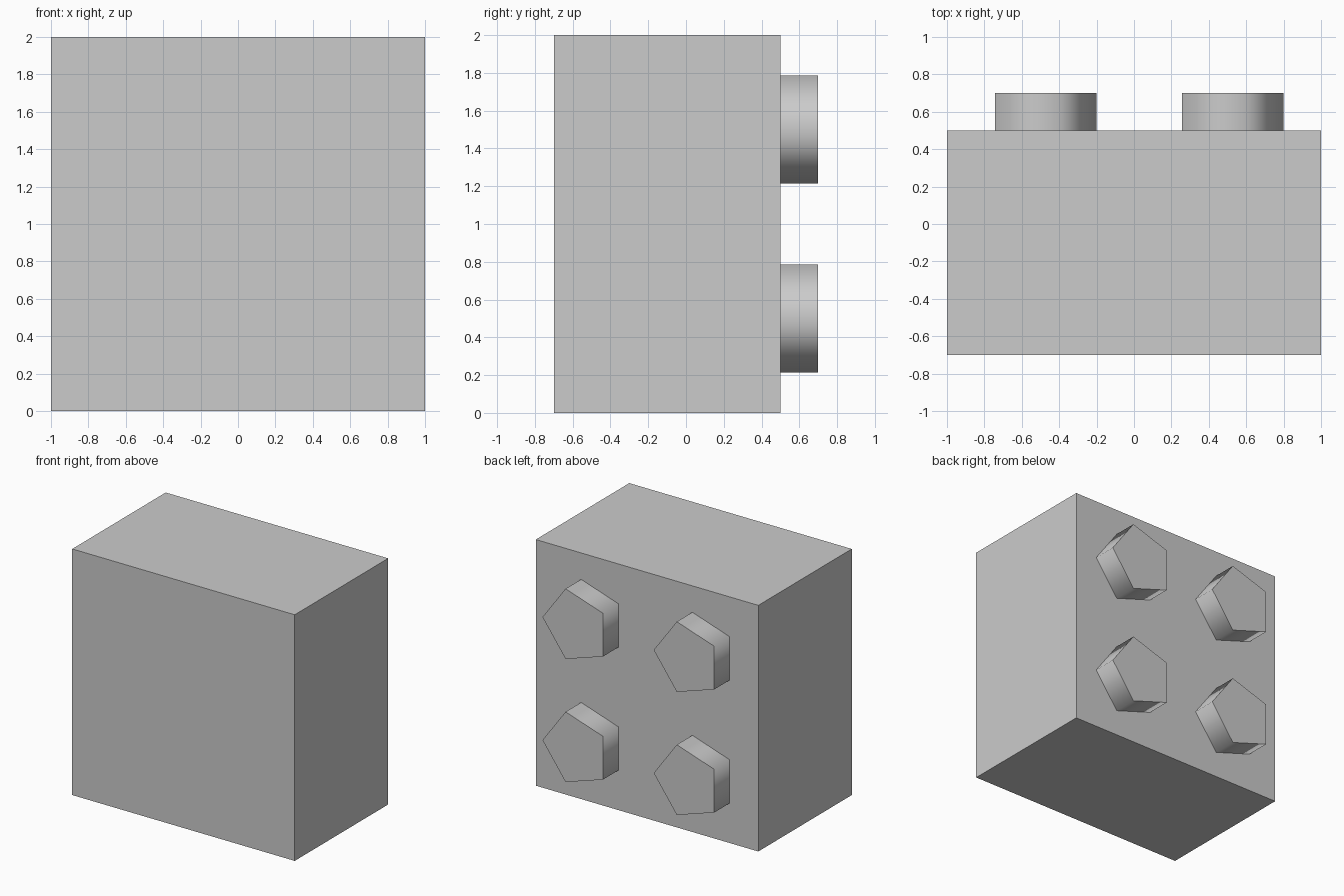
import bpy
from math import radians
from mathutils import Matrix

if "Cube" in bpy.data.objects:
    bpy.data.objects.remove(bpy.data.objects["Cube"], do_unlink=True)

# Single light grey finish
GREY = (0.6, 0.6, 0.6, 1.0)
grey = bpy.data.materials.new("light_grey")
grey.use_nodes = True
grey.diffuse_color = GREY
grey.node_tree.nodes["Principled BSDF"].inputs["Base Color"].default_value = GREY


def finish(name):
    obj = bpy.context.object
    obj.name = name
    obj.data.materials.append(grey)
    return obj


# Main block
bpy.ops.mesh.primitive_cube_add(size=1, location=(0, -0.1, 1))
block = finish("block")
block.data.transform(Matrix.Diagonal((2, 1.2, 2, 1)))


# Five-sided stud on the back, one corner pointing to +x, softly shaded sides
def add_stud(name, x, z):
    bpy.ops.mesh.primitive_cylinder_add(vertices=5, radius=0.3, depth=0.2,
                                        location=(x, 0.6, z))
    stud = finish(name)
    stud.data.transform(Matrix.Rotation(radians(90), 4, 'X')
                        @ Matrix.Rotation(radians(-90), 4, 'Z'))
    bpy.ops.object.shade_smooth_by_angle(angle=radians(80))


for row, z in (("lower", 0.5), ("upper", 1.5)):
    for side, x in (("right", -0.5), ("left", 0.5)):
        add_stud(f"{row}_{side}_stud", x, z)
